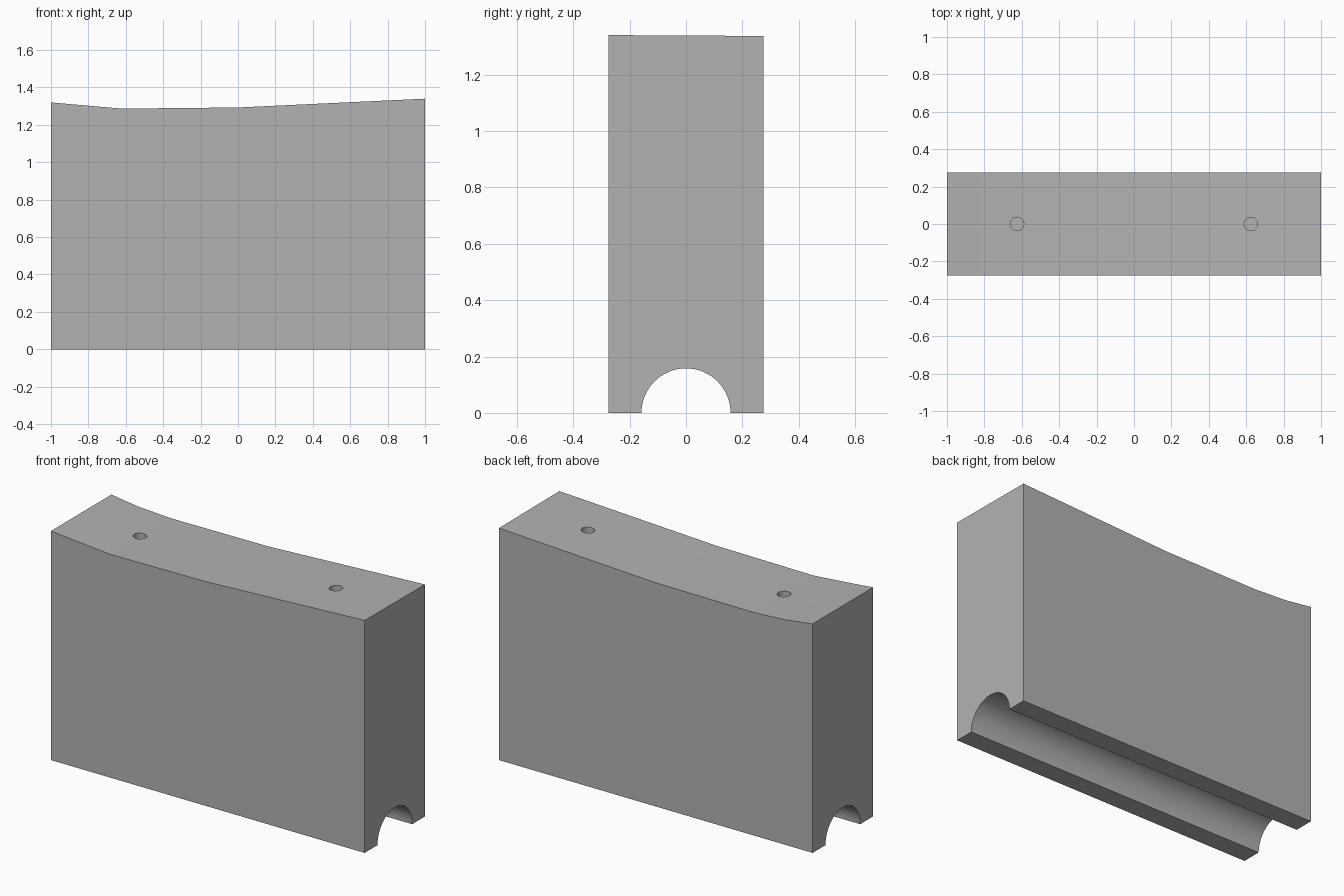
import bpy
import bmesh
from math import cos, sin, pi

if "Cube" in bpy.data.objects:
    bpy.data.objects.remove(bpy.data.objects["Cube"])

HALF_DEPTH = 0.275
GROOVE_RADIUS = 0.158
ARC_STEPS = 32
HOLE_RADIUS = 0.036
HOLE_DEPTH = 0.4

grey = bpy.data.materials.new("plain grey")
grey.use_nodes = True
grey.diffuse_color = (0.45, 0.45, 0.45, 1)
grey.node_tree.nodes["Principled BSDF"].inputs["Base Color"].default_value = grey.diffuse_color


def make_object(name, bm):
    bmesh.ops.recalc_face_normals(bm, faces=bm.faces)
    mesh = bpy.data.meshes.new(name)
    bm.to_mesh(mesh)
    bm.free()
    mesh.materials.append(grey)
    obj = bpy.data.objects.new(name, mesh)
    bpy.context.collection.objects.link(obj)
    return obj


# Block: stations along x, each with the top height at the front and back
stations = [(-1, 1.32, 1.32), (-0.83, 1.305, 1.297), (-0.62, 1.287, 1.285),
            (0, 1.293, 1.289), (1, 1.34, 1.337)]


def section(front_top, back_top):
    arc = [(-GROOVE_RADIUS * cos(pi * i / ARC_STEPS), GROOVE_RADIUS * sin(pi * i / ARC_STEPS))
           for i in range(ARC_STEPS + 1)]
    return ([(-HALF_DEPTH, 0)] + arc +
            [(HALF_DEPTH, 0), (HALF_DEPTH, back_top), (-HALF_DEPTH, front_top)])


bm = bmesh.new()
rings = [[bm.verts.new((x, y, z)) for y, z in section(front, back)]
         for x, front, back in stations]
count = len(rings[0])
for a, b in zip(rings, rings[1:]):
    for i in range(count):
        j = (i + 1) % count
        face = bm.faces.new((a[i], a[j], b[j], b[i]))
        # only the round groove is smooth
        face.smooth = 1 <= i <= ARC_STEPS
bm.faces.new(rings[0])
bm.faces.new(rings[-1])
block = make_object("block", bm)

# Blind holes in the top
for side, x in (("right", -0.625), ("left", 0.625)):
    bm = bmesh.new()
    bmesh.ops.create_cone(bm, cap_ends=True, segments=32, radius1=HOLE_RADIUS,
                          radius2=HOLE_RADIUS, depth=2 * HOLE_DEPTH)
    for face in bm.faces:
        face.smooth = len(face.verts) == 4
    cutter = make_object(side + "_hole_cutter", bm)
    cutter.location = (x, 0, 1.3)
    cutter.hide_render = True
    cutter.hide_set(True)
    cut = block.modifiers.new(side + "_hole", 'BOOLEAN')
    cut.operation = 'DIFFERENCE'
    cut.solver = 'EXACT'
    cut.object = cutter
